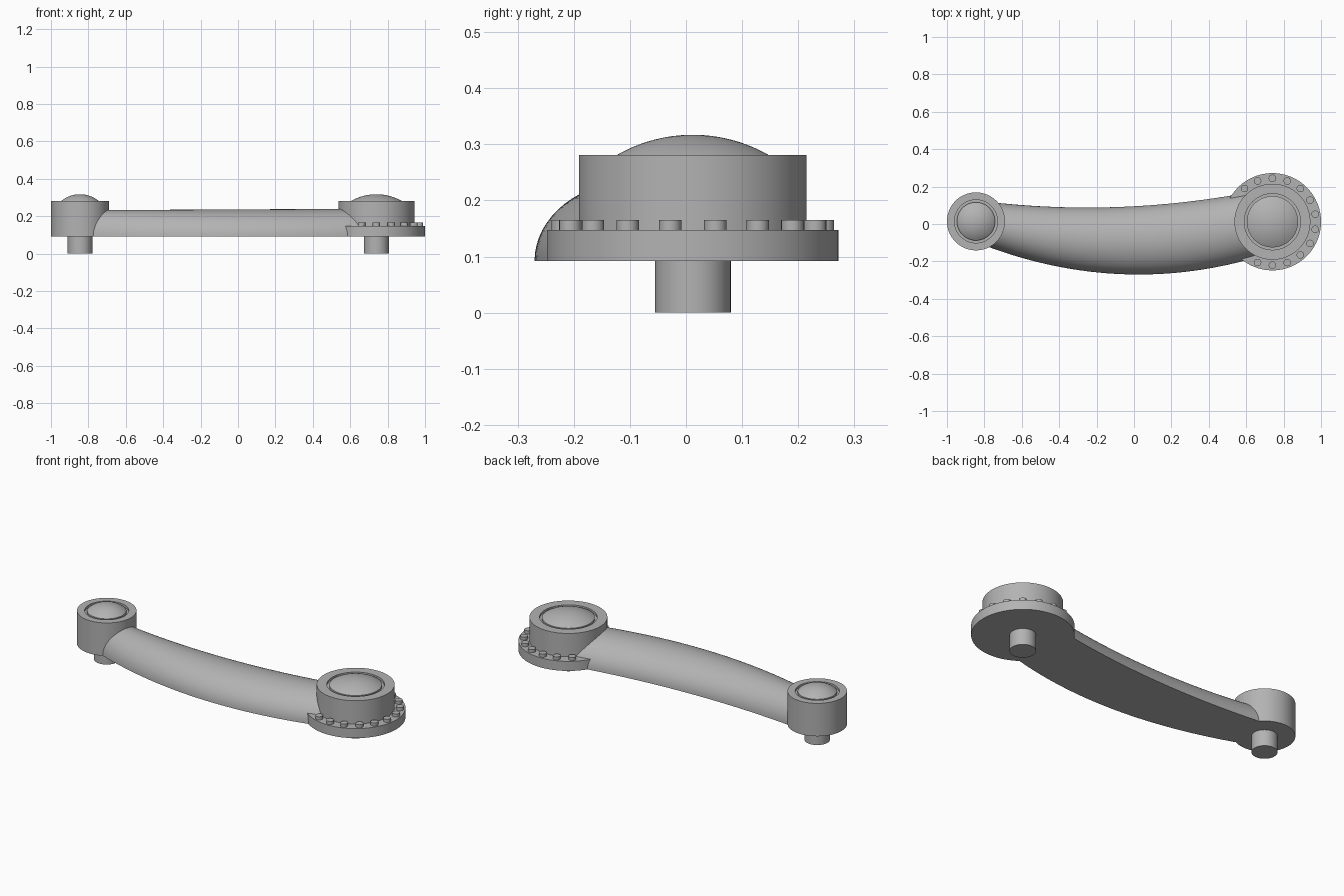
import bpy, bmesh, math

if "Cube" in bpy.data.objects:
    bpy.data.objects.remove(bpy.data.objects["Cube"])

steel = bpy.data.materials.new("steel_grey")
steel.diffuse_color = (0.45, 0.45, 0.45, 1)
steel.use_nodes = True
steel.node_tree.nodes["Principled BSDF"].inputs["Base Color"].default_value = steel.diffuse_color
BASE = 0.092   # underside of the arm and hubs


def finish(name, bm, angle=30):
    bmesh.ops.recalc_face_normals(bm, faces=bm.faces)
    mesh = bpy.data.meshes.new(name)
    bm.to_mesh(mesh)
    bm.free()
    mesh.materials.append(steel)
    ob = bpy.data.objects.new(name, mesh)
    bpy.context.collection.objects.link(ob)
    bpy.ops.object.select_all(action='DESELECT')
    ob.select_set(True)
    bpy.context.view_layer.objects.active = ob
    bpy.ops.object.shade_smooth_by_angle(angle=math.radians(angle))
    return ob


def lathe(name, profile, cx, cy, seg=96):
    """Spin a (radius, z) profile that starts and ends on the axis."""
    bm = bmesh.new()
    rings = []
    for r, z in profile:
        n = 1 if r == 0 else seg
        rings.append([bm.verts.new((cx + r * math.cos(math.tau * i / seg),
                                    cy + r * math.sin(math.tau * i / seg), z)) for i in range(n)])
    for a, b in zip(rings, rings[1:]):
        for i in range(seg):
            j = (i + 1) % seg
            if len(a) == 1:
                bm.faces.new((a[0], b[i], b[j]))
            elif len(b) == 1:
                bm.faces.new((a[i], a[j], b[0]))
            else:
                bm.faces.new((a[i], a[j], b[j], b[i]))
    return finish(name, bm)


def cap(radius, z_edge, z_top, steps=12):
    """Spherical dome profile from its rim to its crown."""
    h = z_top - z_edge
    big = (radius ** 2 + h ** 2) / (2 * h)
    sweep = math.asin(radius / big)
    pts = [(big * math.sin(sweep * (1 - i / steps)),
            z_top - big + big * math.cos(sweep * (1 - i / steps))) for i in range(steps)]
    return pts + [(0, z_top)]


def hub(name, cx, cy, r, groove, dome, pin, flange=None):
    """Pin, optional flange, drum, groove and domed cap in one turned part."""
    profile = [(0, 0), (pin, 0), (pin, BASE)]
    if flange:
        profile += [(flange, BASE), (flange, 0.147), (r, 0.147)]
    else:
        profile += [(r, BASE)]
    profile += [(r, 0.281), (groove, 0.281), (groove, 0.268), (dome, 0.268)]
    return lathe(name, profile + cap(dome, 0.28, 0.317), cx, cy)


# Hubs at the two ends
BX, BY = 0.74, 0.012
hub("small_hub", -0.845, 0.014, 0.155, 0.115, 0.102, 0.066)
hub("large_hub", BX, BY, 0.203, 0.15, 0.137, 0.067, flange=0.26)

# Studs around the exposed part of the flange
for k in range(13):
    a = math.radians(130 - 20 * k)
    lathe(f"flange_stud_{k + 1}", [(0, 0.14), (0.02, 0.14), (0.02, 0.165), (0, 0.165)],
          BX + 0.232 * math.cos(a), BY + 0.232 * math.sin(a), 24)

# Curved arm: half-ellipse sections between a back edge and a front edge
bm = bmesh.new()
sections = []
N, M = 48, 32
for i in range(N + 1):
    x = -0.82 + 1.52 * i / N
    back = 0.0947 + 0.0541 * x + 0.1084 * x * x
    front = -0.2699 - 0.0112 * x + 0.2292 * x * x
    mid, half = (back + front) / 2, (back - front) / 2
    height = 0.144 + 0.005 * x
    sections.append([bm.verts.new((x, mid + half * math.cos(math.pi * j / M),
                                   BASE + height * math.sin(math.pi * j / M)))
                     for j in range(M + 1)])
for a, b in zip(sections, sections[1:]):
    for j in range(M + 1):
        k = (j + 1) % (M + 1)   # last strip closes the flat underside
        bm.faces.new((a[j], a[k], b[k], b[j]))
bm.faces.new(sections[0])
bm.faces.new(sections[-1])
finish("curved_arm", bm)
